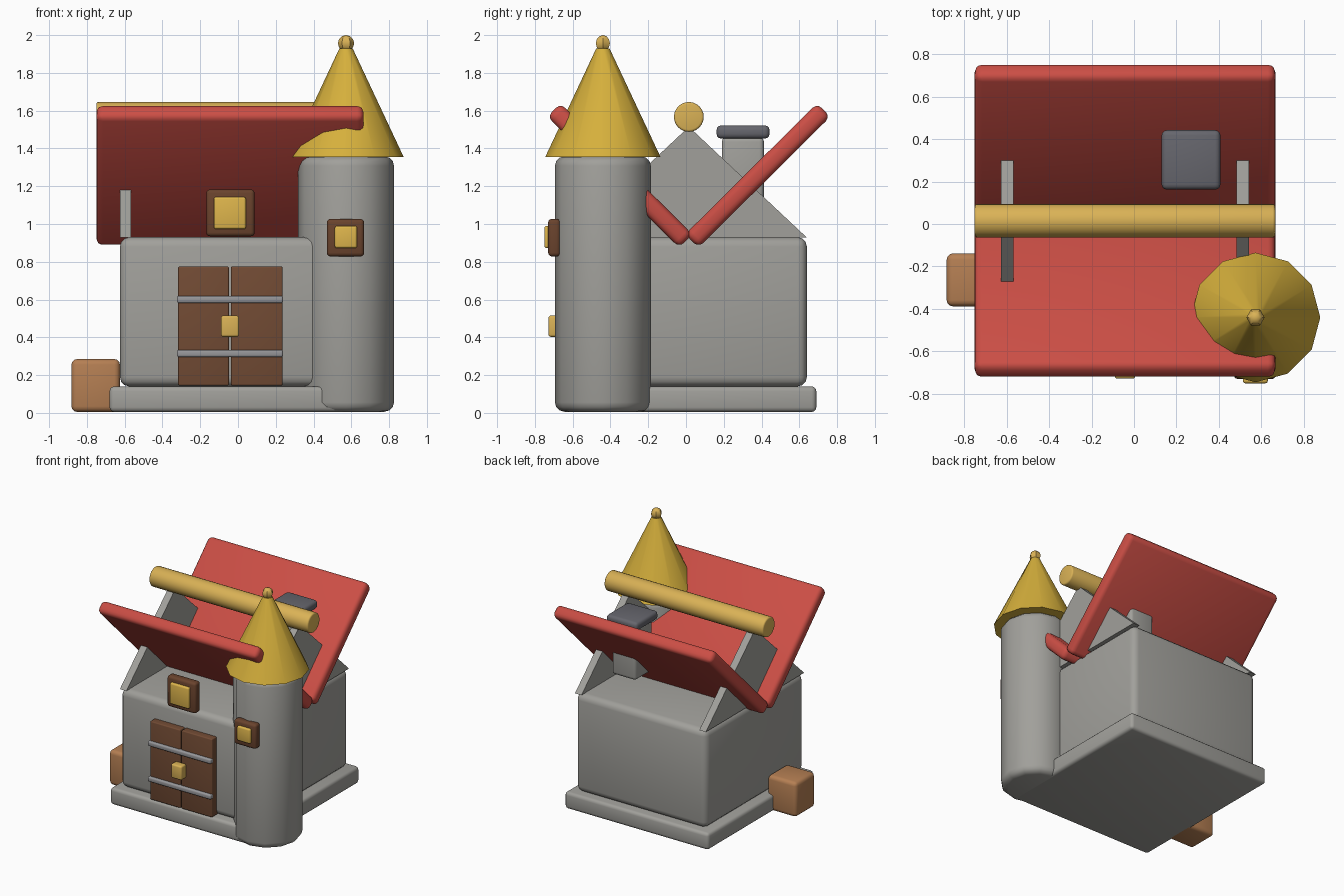
import bpy, bmesh, math

if "Cube" in bpy.data.objects:
    bpy.data.objects.remove(bpy.data.objects["Cube"])


def material(name, r, g, b):
    """Flat colour given as 0-255 display values, stored as linear."""
    m = bpy.data.materials.new(name)
    lin = [((c / 255 + 0.055) / 1.055) ** 2.4 for c in (r, g, b)]
    m.diffuse_color = (*lin, 1)
    m.use_nodes = True
    m.node_tree.nodes["Principled BSDF"].inputs["Base Color"].default_value = m.diffuse_color
    return m


STONE = material("stone_grey", 161, 160, 155)
SLATE = material("slate_grey", 102, 102, 109)
IRON = material("iron_grey", 152, 152, 155)
RED = material("roof_red", 203, 78, 69)
GOLD = material("spire_gold", 214, 176, 60)
BRASS = material("brass_yellow", 218, 178, 86)
DOOR = material("door_brown", 114, 75, 52)
FRAME = material("frame_brown", 106, 67, 45)
CRATE = material("crate_tan", 181, 127, 83)
PANE = material("pane_yellow", 222, 181, 76)


def finish(bm, name, mat, bevel=0.0, segments=3):
    """Turn a bmesh into an object with rounded edges and smooth shading."""
    bmesh.ops.recalc_face_normals(bm, faces=bm.faces)
    mesh = bpy.data.meshes.new(name)
    bm.to_mesh(mesh)
    bm.free()
    obj = bpy.data.objects.new(name, mesh)
    bpy.context.collection.objects.link(obj)
    mesh.materials.append(mat)
    bpy.ops.object.select_all(action='DESELECT')
    obj.select_set(True)
    bpy.context.view_layer.objects.active = obj
    if bevel:
        mod = obj.modifiers.new("bevel", 'BEVEL')
        mod.width = bevel
        mod.segments = segments
        mod.limit_method = 'ANGLE'
        mod.angle_limit = math.radians(40)
        bpy.ops.object.modifier_apply(modifier=mod.name)
    bpy.ops.object.shade_smooth_by_angle(angle=math.radians(35))
    return obj


def box(name, mat, x, y, z, bevel=0.0):
    """Box from (min, max) ranges, origin at its centre."""
    bm = bmesh.new()
    bmesh.ops.create_cube(bm, size=1)
    bmesh.ops.scale(bm, vec=(x[1] - x[0], y[1] - y[0], z[1] - z[0]), verts=bm.verts)
    obj = finish(bm, name, mat, bevel)
    obj.location = [(a + b) / 2 for a, b in (x, y, z)]
    return obj


def cone(name, mat, r1, r2, depth, sides, centre, bevel=0.0):
    bm = bmesh.new()
    bmesh.ops.create_cone(bm, cap_ends=True, segments=sides,
                          radius1=r1, radius2=r2, depth=depth)
    obj = finish(bm, name, mat, bevel)
    obj.location = centre
    return obj


MID_Y = 0.015           # plane the house is symmetrical about
TX, TY = 0.572, -0.44   # tower axis

# House body on its plinth
box("plinth", STONE, (-0.68, 0.6), (-0.66, 0.69), (0.005, 0.14), 0.025)
box("house_body", STONE, (-0.625, 0.54), (-0.61, 0.64), (0.14, 0.93), 0.05)

# Triangular gable walls
for name, x0, x1 in (("left_gable", -0.625, -0.567), ("right_gable", 0.483, 0.541)):
    bm = bmesh.new()
    pts = [(MID_Y - 0.625, 0.928), (MID_Y + 0.625, 0.928), (MID_Y, 1.515)]
    tri = bm.faces.new([bm.verts.new((x0, y, z)) for y, z in pts])
    ext = bmesh.ops.extrude_face_region(bm, geom=[tri])
    moved = [v for v in ext["geom"] if isinstance(v, bmesh.types.BMVert)]
    bmesh.ops.translate(bm, vec=(x1 - x0, 0, 0), verts=moved)
    finish(bm, name, STONE)

# Roof slabs rising outward in a V, with the ridge pole above
for name, side in (("back_roof_slab", 1), ("front_roof_slab", -1)):
    slab = box(name, RED, (-0.75, 0.665), (-0.4925, 0.4925), (-0.05, 0.05), 0.035)
    slab.location = (-0.0425, MID_Y + side * 0.365, 1.257)
    slab.rotation_euler.x = side * math.radians(44.8)
pole = cone("ridge_pole", BRASS, 0.079, 0.079, 1.415, 24, (-0.0425, MID_Y, 1.567), 0.012)
pole.rotation_euler.y = math.pi / 2

# Chimney
box("chimney_stack", STONE, (0.16, 0.375), (0.19, 0.413), (1.04, 1.46), 0.025)
box("chimney_cap", SLATE, (0.13, 0.407), (0.162, 0.442), (1.452, 1.522), 0.025)

# Corner tower, spire and finial
cone("tower", STONE, 0.254, 0.254, 1.352, 12, (TX, TY, 0.682), 0.05)
cone("tower_spire", GOLD, 0.305, 0.035, 0.575, 12, (TX, TY, 1.6425))
bm = bmesh.new()
bmesh.ops.create_uvsphere(bm, u_segments=6, v_segments=6, radius=0.043)
finial = finish(bm, "spire_finial", BRASS)
finial.location = (TX, TY, 1.957)
finial.rotation_euler.z = math.pi / 6

# Double door with iron straps and a latch
box("left_door", DOOR, (-0.317, -0.048), (-0.668, -0.59), (0.145, 0.775), 0.008)
box("right_door", DOOR, (-0.038, 0.236), (-0.668, -0.59), (0.145, 0.775), 0.008)
for name, z in (("lower_strap", 0.315), ("upper_strap", 0.601)):
    box(name, IRON, (-0.324, 0.238), (-0.69, -0.65), (z - 0.019, z + 0.019), 0.01)
box("door_latch", BRASS, (-0.09, 0.005), (-0.728, -0.66), (0.403, 0.515), 0.012)

# Windows
box("house_window_frame", FRAME, (-0.168, 0.088), (-0.668, -0.6), (0.935, 1.183), 0.02)
box("house_window_pane", PANE, (-0.128, 0.042), (-0.69, -0.65), (0.973, 1.143), 0.012)
box("tower_window_frame", FRAME, (0.47, 0.668), (-0.73, -0.665), (0.828, 1.027), 0.02)
box("tower_window_pane", PANE, (0.512, 0.63), (-0.75, -0.71), (0.872, 0.99), 0.012)

# Crate by the left wall
box("crate", CRATE, (-0.882, -0.625), (-0.388, -0.138), (0.005, 0.285), 0.03)
